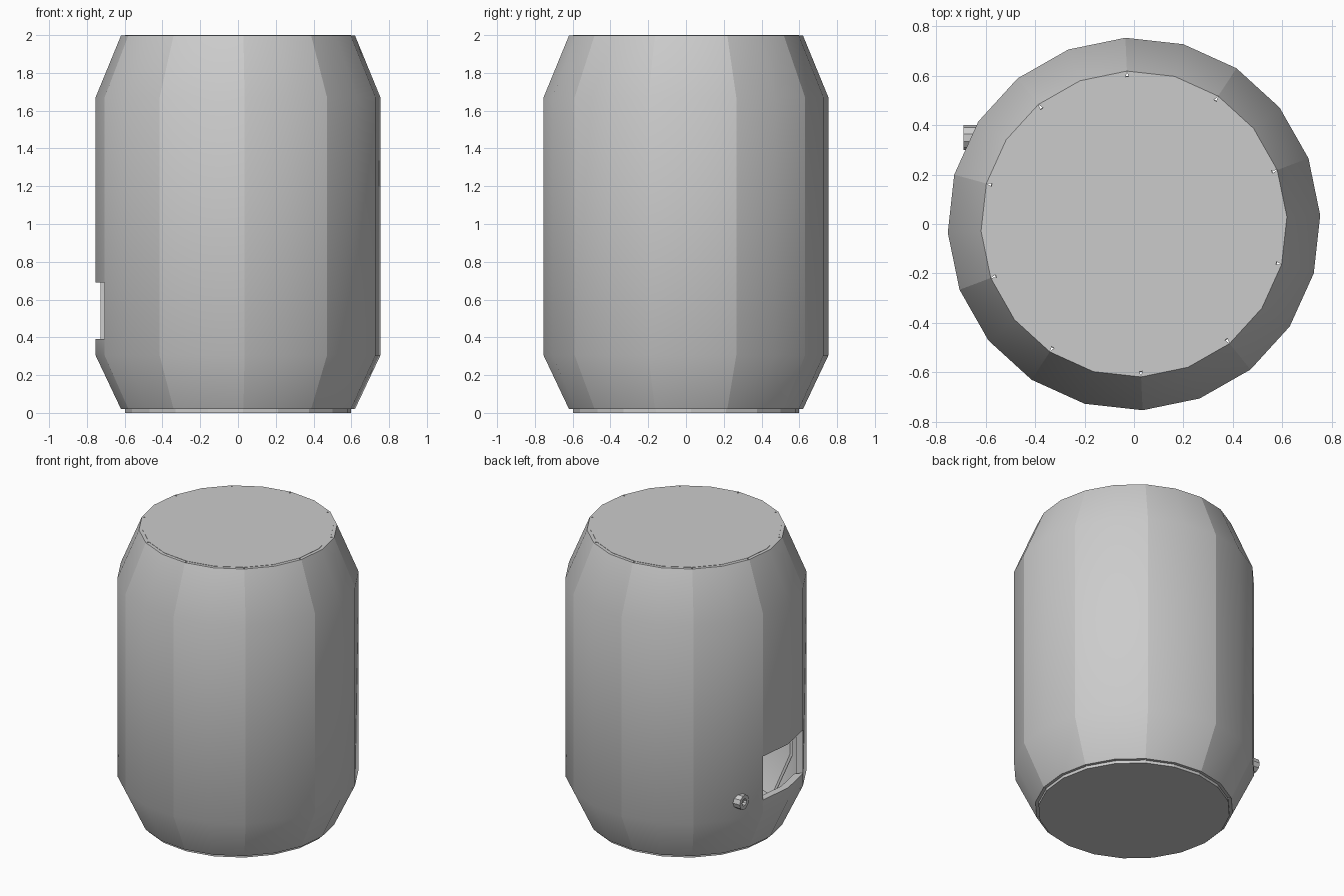
import bpy, bmesh, math
from mathutils import Matrix

if "Cube" in bpy.data.objects:
    bpy.data.objects.remove(bpy.data.objects["Cube"])

OFFSET = 2.65          # rotation of the 20-sided outline, degrees
WALL = 0.05            # stave thickness
GAP = 1.3              # inner edge relief between staves, degrees


def finish(bm, name, smooth=False):
    bmesh.ops.recalc_face_normals(bm, faces=bm.faces)
    me = bpy.data.meshes.new(name)
    bm.to_mesh(me)
    bm.free()
    ob = bpy.data.objects.new(name, me)
    bpy.context.collection.objects.link(ob)
    if smooth:
        bpy.ops.object.select_all(action='DESELECT')
        ob.select_set(True)
        bpy.context.view_layer.objects.active = ob
        bpy.ops.object.shade_smooth_by_angle(angle=math.radians(30))
    return ob


def stave(bm, start, profile):
    """Closed two-facet plank; outer edges touch, inner edges leave a V groove."""
    loops = []
    for step in range(3):
        a = math.radians(start + 18 * step)
        b = a + math.radians(GAP) * (1 - step)
        outer = [(r * math.cos(a), r * math.sin(a), z) for r, z in profile]
        inner = [((r - WALL) * math.cos(b), (r - WALL) * math.sin(b), z)
                 for r, z in reversed(profile)]
        loops.append([bm.verts.new(p) for p in outer + inner])
    n = len(loops[0])
    for s, t in zip(loops, loops[1:]):
        for i in range(n):
            j = (i + 1) % n
            bm.faces.new((s[i], s[j], t[j], t[i]))
    # plank side faces, one quad per profile segment
    for end in (loops[0], loops[-1]):
        for i in range(n // 2 - 1):
            bm.faces.new((end[i], end[i + 1], end[n - 2 - i], end[n - 1 - i]))


def disc(name, r, z0, z1):
    bm = bmesh.new()
    bmesh.ops.create_cone(
        bm, cap_ends=True, segments=20, radius1=r, radius2=r, depth=z1 - z0,
        matrix=Matrix.Translation((0, 0, (z0 + z1) / 2))
        @ Matrix.Rotation(math.radians(OFFSET), 4, 'Z'))
    return finish(bm, name)


# Ten staves, with a window opening through the one on the left
LOW = [(0.62, 0.02), (0.755, 0.305)]
HIGH = [(0.755, 1.67), (0.62, 1.998)]
staves = bmesh.new()
for k in range(10):
    start = OFFSET + 18 + 36 * k
    if k == 4:
        stave(staves, start, LOW + [(0.755, 0.39)])
        stave(staves, start, [(0.755, 0.69)] + HIGH)
    else:
        stave(staves, start, LOW + HIGH)
finish(staves, "barrel_staves", smooth=True)

# Lid and floor
disc("lid", 0.598, 1.96, 2.0)
disc("floor", 0.6, 0.0, 0.04)

# Spout: short hollow tube beside the window
spout = bmesh.new()
SIDES = 10
rings = []
for x, r in ((-0.60, 0.05), (-0.69, 0.05), (-0.69, 0.024), (-0.60, 0.024)):
    rings.append([spout.verts.new((x, 0.35 + r * math.cos(2 * math.pi * i / SIDES),
                                   0.42 + r * math.sin(2 * math.pi * i / SIDES)))
                  for i in range(SIDES)])
for s, t in zip(rings, rings[1:] + rings[:1]):
    for i in range(SIDES):
        j = (i + 1) % SIDES
        spout.faces.new((s[i], s[j], t[j], t[i]))
finish(spout, "spout")
